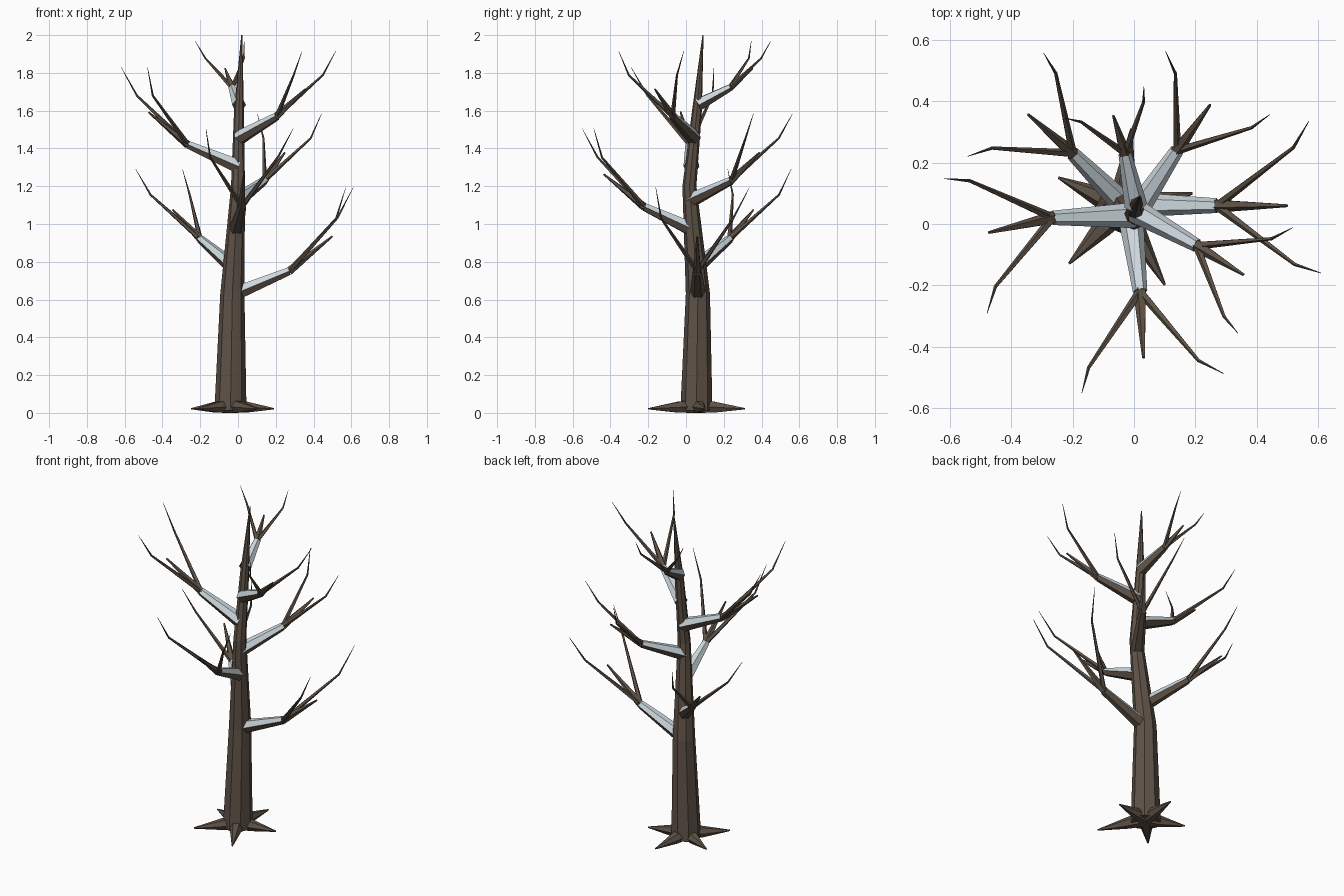
import bpy, bmesh
from math import sin, cos, pi, radians
from mathutils import Vector, Matrix

cube = bpy.data.objects.get("Cube")
if cube:
    bpy.data.objects.remove(cube)


def make_material(name, colour):
    mat = bpy.data.materials.new(name)
    mat.use_nodes = True
    mat.diffuse_color = colour
    shader = mat.node_tree.nodes["Principled BSDF"]
    shader.inputs["Base Color"].default_value = colour
    shader.inputs["Roughness"].default_value = 0.9
    return mat


bark = make_material("brown bark", (0.115, 0.085, 0.063, 1))
snow = make_material("pale snow", (0.6, 0.68, 0.725, 1))


def tube(name, points, radii, sides=6, snowy=False, flat_rings=False):
    """Low-poly tapered tube along a path, optionally snowy on its upper faces."""
    points = [Vector(p) for p in points]
    bm = bmesh.new()
    rings = []
    for i, (p, r) in enumerate(zip(points, radii)):
        tangent = points[min(i + 1, len(points) - 1)] - points[max(i - 1, 0)]
        if flat_rings:
            u, v = Vector((1, 0, 0)), Vector((0, 1, 0))
        else:
            u = tangent.cross(Vector((0, 0, 1))).normalized()
            v = u.cross(tangent).normalized()
        angles = [2 * pi * k / sides for k in range(sides)]
        rings.append([bm.verts.new(p + r * (u * cos(a) + v * sin(a))) for a in angles])
    for low, high in zip(rings, rings[1:]):
        for k in range(sides):
            n = (k + 1) % sides
            bm.faces.new((low[k], low[n], high[n], high[k]))
    bm.faces.new(rings[0][::-1])
    bm.faces.new(rings[-1])
    bmesh.ops.recalc_face_normals(bm, faces=bm.faces)
    bm.normal_update()
    if snowy:
        for f in bm.faces:
            f.material_index = int(len(f.verts) == 4 and f.normal.z > 0.2)
    mesh = bpy.data.meshes.new(name)
    bm.to_mesh(mesh)
    bm.free()
    mesh.materials.append(bark)
    mesh.materials.append(snow)
    obj = bpy.data.objects.new(name, mesh)
    bpy.context.collection.objects.link(obj)
    return obj


# Trunk: crooked, tapering to a point
trunk_path = [Vector(p) for p in (
    (-0.04, 0.055, 0.012), (-0.03, 0.063, 0.63), (0, 0.018, 1.2),
    (0.005, 0.058, 1.6), (0.02, 0.09, 2))]
tube("trunk", trunk_path, (0.085, 0.064, 0.037, 0.026, 0.003), 8, flat_rings=True)


def trunk_centre(z):
    for a, b in zip(trunk_path, trunk_path[1:]):
        if z <= b.z:
            return a.lerp(b, (z - a.z) / (b.z - a.z))
    return trunk_path[-1]


# Roots: a star of five spikes around the foot
for i, reach in enumerate((0.235, 0.258, 0.228, 0.252, 0.29)):
    a = radians(11 + 72 * i)
    foot = Vector((trunk_path[0].x, trunk_path[0].y, 0))
    start = foot + Vector((0, 0, 0.035))
    tip = foot + Vector((reach * cos(a), reach * sin(a), 0.022))
    middle = start.lerp(tip, 0.35)
    tube(f"root_{i + 1}", (start, middle, tip), (0.04, 0.034, 0.004))

# Boughs: start height on the trunk, fork point, heading of the twigs, size
boughs = [
    (0.625, (0.27, 0.06, 0.75), 0, 1),
    (0.77, (-0.2, 0.23, 0.92), 139, 0.84),
    (0.97, (0.02, -0.22, 1.09), -87, 0.94),
    (1.125, (0.14, 0.24, 1.23), 54, 0.8),
    (1.305, (-0.265, 0.02, 1.42), 193, 0.93),
    (1.455, (0.205, -0.07, 1.57), -32, 0.78),
    (1.63, (-0.03, 0.23, 1.72), 107, 0.56),
]

# Twig paths from the fork, pointing along +x at full size
twigs = {
    "middle_twig": [(0, 0, 0), (0.23, 0, 0.185)],
    "left_twig": [(0, 0, 0), (0.25, 0.19, 0.28), (0.3, 0.275, 0.442)],
    "right_twig": [(0, 0, 0), (0.255, -0.192, 0.28), (0.34, -0.22, 0.442)],
}

for i, (z, fork, heading, size) in enumerate(boughs, 1):
    thick = 0.7 + 0.3 * size
    tube(f"bough_{i}", (trunk_centre(z), fork), (0.043 * thick, 0.024 * thick), snowy=True)
    turn = Matrix.Rotation(radians(heading), 3, "Z")
    for name, path in twigs.items():
        points = [Vector(fork) + turn @ Vector(p) * size for p in path]
        radii = (0.023, 0.005) if len(path) == 2 else (0.015, 0.006, 0.001)
        tube(f"{name}_{i}", points, [r * thick for r in radii], 5)
